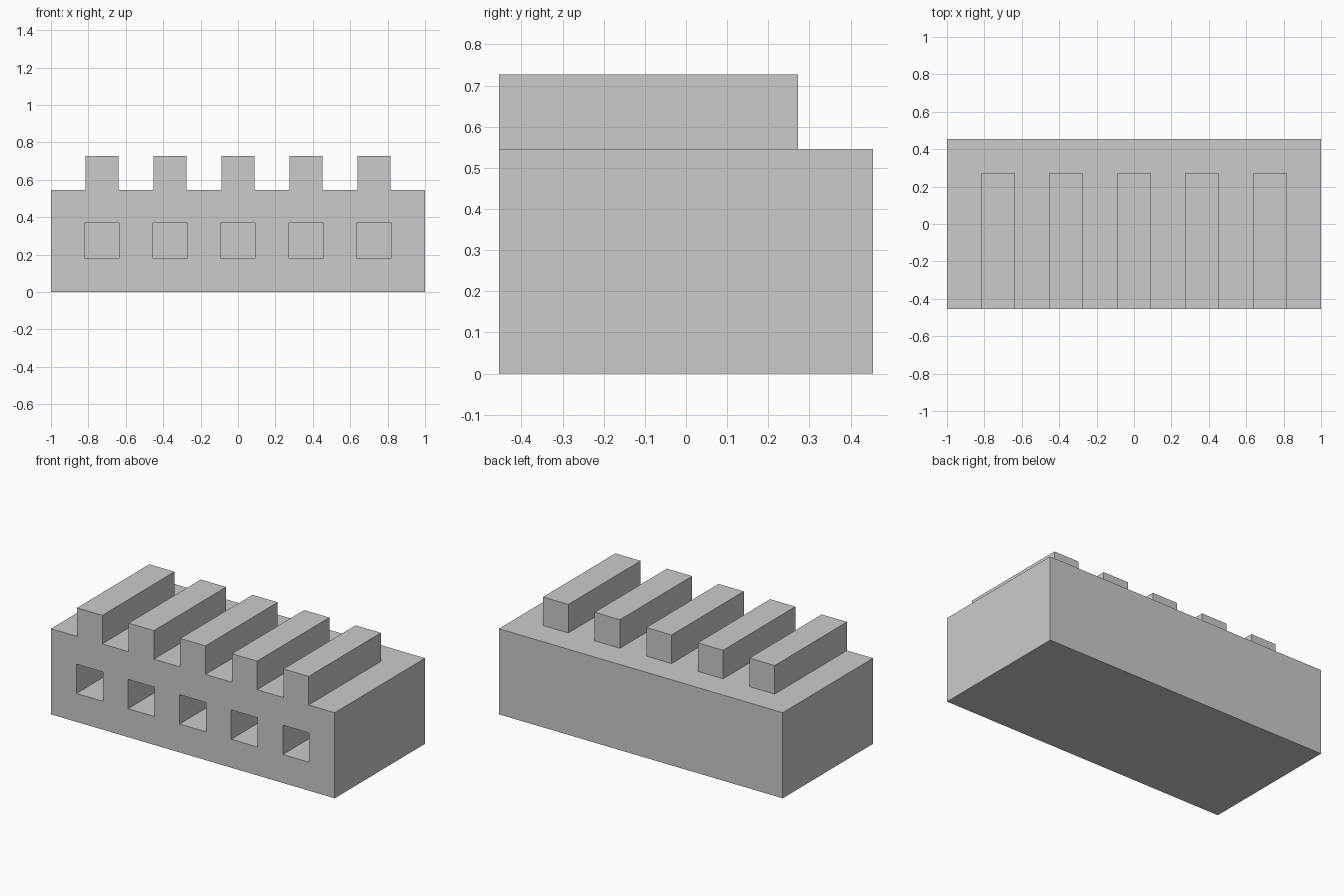
import bpy

if "Cube" in bpy.data.objects:
    bpy.data.objects.remove(bpy.data.objects["Cube"])

FRONT, BACK = -0.4545, 0.4545
BODY_TOP, RIDGE_TOP, RIDGE_BACK = 0.5455, 0.7273, 0.2727
CENTRES = [i * 4 / 11 for i in range(-2, 3)]


def box(name, x, y, z):
    """Box from (min, max) pairs, with the size baked into the mesh."""
    bpy.ops.mesh.primitive_cube_add(size=1)
    ob = bpy.context.object
    ob.name = name
    for v in ob.data.vertices:
        v.co = [a + (b - a) * (c + 0.5) for (a, b), c in zip((x, y, z), v.co)]
    return ob


def combine(target, tool, operation):
    mod = target.modifiers.new(tool.name, 'BOOLEAN')
    mod.operation = operation
    mod.solver = 'EXACT'
    mod.object = tool
    bpy.context.view_layer.objects.active = target
    bpy.ops.object.modifier_apply(modifier=mod.name)
    bpy.data.objects.remove(tool, do_unlink=True)


# Main block
body = box("ridged_block", (-1, 1), (FRONT, BACK), (0, BODY_TOP))

for x in CENTRES:
    # Ridge on top, flush with the front and short of the back
    ridge = box("ridge", (x - 0.089, x + 0.089), (FRONT, RIDGE_BACK),
                (BODY_TOP - 0.05, RIDGE_TOP))
    combine(body, ridge, 'UNION')
    # Blind square socket in the front, as deep as the ridge is long
    socket = box("socket_cutter", (x - 0.093, x + 0.093),
                 (FRONT - 0.1, RIDGE_BACK + 0.004), (0.181, 0.368))
    combine(body, socket, 'DIFFERENCE')
